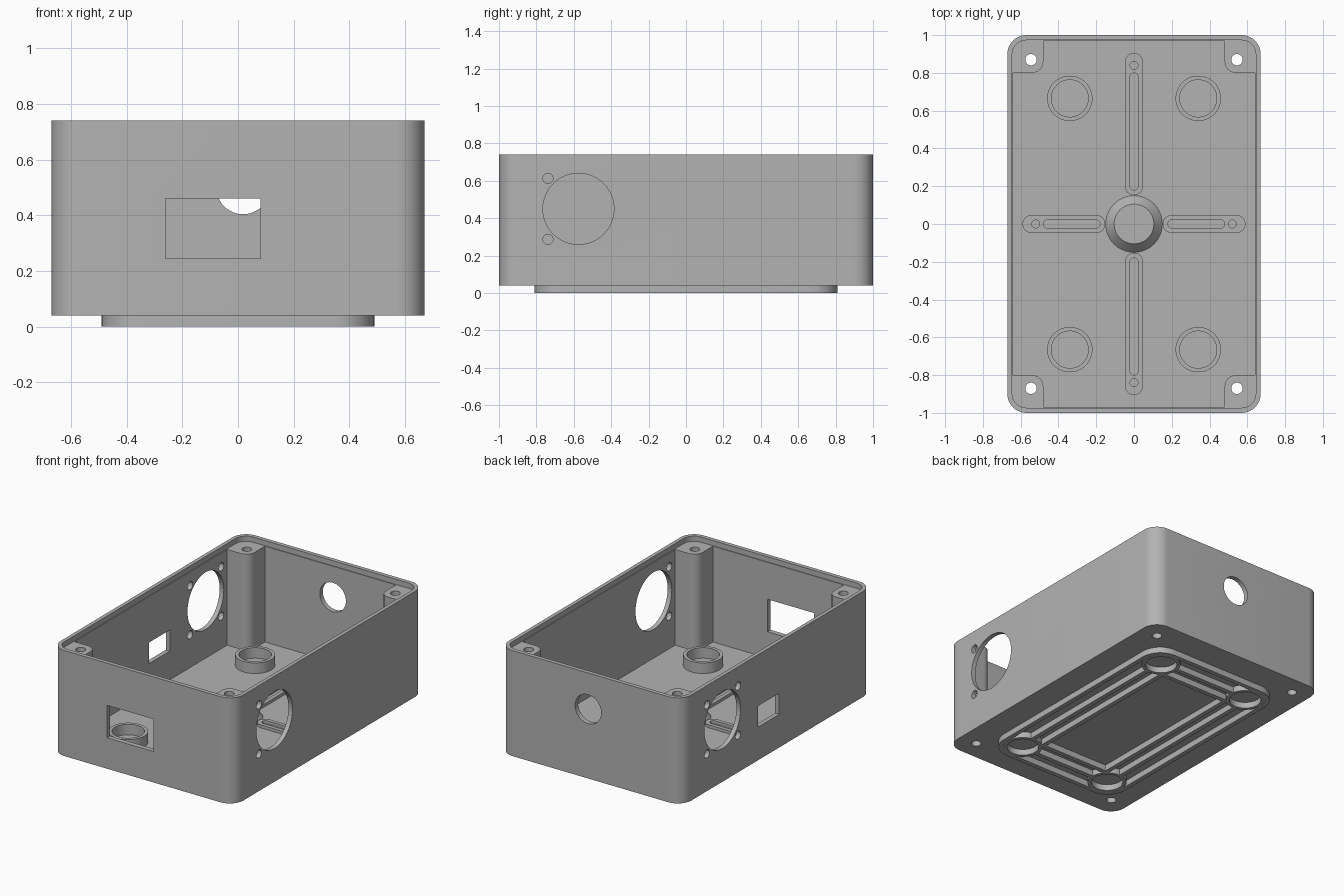
import bpy, bmesh, math
from mathutils import Matrix

if "Cube" in bpy.data.objects:
    bpy.data.objects.remove(bpy.data.objects["Cube"], do_unlink=True)

grey = bpy.data.materials.new("plain grey")
grey.use_nodes = True
GREY = (0.45, 0.45, 0.45, 1)
grey.diffuse_color = GREY
grey.node_tree.nodes["Principled BSDF"].inputs["Base Color"].default_value = GREY
SIDES = [(1, 1), (-1, 1), (-1, -1), (1, -1)]


def finish(name, bm):
    mesh = bpy.data.meshes.new(name)
    bmesh.ops.recalc_face_normals(bm, faces=bm.faces)
    bm.to_mesh(mesh)
    bm.free()
    mesh.materials.append(grey)
    ob = bpy.data.objects.new(name, mesh)
    bpy.context.collection.objects.link(ob)
    return ob


def slab(name, cx, cy, hx, hy, z0, z1, r=0.0, turn=0.0):
    """Upright prism with a rounded rectangular outline."""
    bm = bmesh.new()
    steps = 10 if r else 0
    pts = []
    for i, (sx, sy) in enumerate(SIDES):
        for k in range(steps + 1):
            a = math.pi / 2 * (i + (k / steps if steps else 0))
            pts.append((sx * (hx - r) + r * math.cos(a), sy * (hy - r) + r * math.sin(a), z0))
    bottom = bm.faces.new([bm.verts.new(p) for p in pts])
    bmesh.ops.remove_doubles(bm, verts=bm.verts, dist=1e-5)
    res = bmesh.ops.extrude_face_region(bm, geom=list(bm.faces), use_keep_orig=True)
    top = [v for v in res["geom"] if isinstance(v, bmesh.types.BMVert)]
    bmesh.ops.translate(bm, verts=top, vec=(0, 0, z1 - z0))
    bm.transform(Matrix.Translation((cx, cy, 0)) @ Matrix.Rotation(turn, 4, "Z"))
    return finish(name, bm)


def rod(name, centre, r, depth, axis="Z", r_top=None):
    """Cylinder or cone centred on a point."""
    bm = bmesh.new()
    bmesh.ops.create_cone(bm, cap_ends=True, segments=48, radius1=r,
                          radius2=r if r_top is None else r_top, depth=depth)
    turn = Matrix.Identity(4)
    if axis != "Z":
        turn = Matrix.Rotation(math.pi / 2, 4, "Y" if axis == "X" else "X")
    bm.transform(Matrix.Translation(centre) @ turn)
    return finish(name, bm)


def boolean(ob, tools, op="DIFFERENCE"):
    for tool in tools:
        mod = ob.modifiers.new("shape", "BOOLEAN")
        mod.operation, mod.solver, mod.object = op, "EXACT", tool
        bpy.context.view_layer.objects.active = ob
        bpy.ops.object.modifier_apply(modifier=mod.name)
        bpy.data.objects.remove(tool, do_unlink=True)
    return ob


FLOOR = 0.07
parts = []

# Shell: hollow tray whose cavity leaves a post in each corner
cavity = slab("cavity", 0, 0, 0.64, 0.968, FLOOR, 0.9, 0.07)
boolean(cavity, [slab("post", sx * 0.68, sy * 1.0, 0.2, 0.2, 0.0, 1.0, 0.06) for sx, sy in SIDES])
shell = slab("shell", 0, 0, 0.67, 1.0, 0.04, 0.74, 0.1)
lip = slab("lip", 0, 0, 0.645, 0.973, 0.705, 0.9, 0.075)
boolean(shell, [cavity, lip])

# Screw holes down through the corner posts
boolean(shell, [rod("screw", (sx * 0.545, sy * 0.87, 0.4), 0.03, 1.2) for sx, sy in SIDES])

# Round side openings with four screw holes each, at opposite ends
for s in (1, -1):
    x, y, z = s * 0.67, s * -0.575, 0.45
    cuts = [rod("opening", (x, y, z), 0.19, 0.2, "X")]
    cuts += [rod("screw", (x, y + a * 0.163, z + b * 0.163), 0.027, 0.2, "X") for a, b in SIDES]
    boolean(shell, cuts)

# Front window, left window and back cable hole
boolean(shell, [slab("window", -0.09, -1.0, 0.17, 0.1, 0.245, 0.46),
                slab("window", -0.67, 0.09, 0.1, 0.11, 0.26, 0.4),
                rod("cable", (0.018, 1.0, 0.5), 0.096, 0.2, "Y")])
parts.append(shell)

# Ring sockets on the floor, foot rings underneath
for sx, sy in SIDES:
    x, y = sx * 0.34, sy * 0.665
    for name, z0, z1 in (("floor_ring", FLOOR - 0.01, 0.14), ("foot_ring", 0.0, 0.05)):
        ring = rod(name, (x, y, (z0 + z1) / 2), 0.12, z1 - z0)
        parts.append(boolean(ring, [rod("bore", (x, y, (z0 + z1) / 2), 0.098, 0.3)]))

# Centre hub and four slotted arms on the floor
parts.append(rod("centre_hub", (0, 0, FLOOR + 0.025), 0.15, 0.05, r_top=0.105))
ARM_TOP = FLOOR + 0.02
for sign in (1, -1):
    for along_y, end, slot_end, hole in ((True, 0.905, 0.8, 0.84), (False, 0.59, 0.48, 0.52)):
        def bar(name, a, b, half, z0, z1):
            mid, run = sign * (a + b) / 2, (b - a) / 2
            if along_y:
                return slab(name, 0, mid, half, run, z0, z1, half * 0.99)
            return slab(name, mid, 0, run, half, z0, z1, half * 0.99)
        arm = bar("floor_arm", 0.152, end, 0.047, FLOOR - 0.01, ARM_TOP)
        spot = (0, sign * hole, ARM_TOP) if along_y else (sign * hole, 0, ARM_TOP)
        boolean(arm, [bar("slot", 0.18, slot_end, 0.021, FLOOR, 0.2),
                      rod("pin_hole", spot, 0.021, 0.04)])
        parts.append(arm)

# Nested rectangular ribs underneath, cleared inside the foot rings
for name, hx, hy, r, w in (("outer_rib", 0.49, 0.81, 0.14, 0.03),
                           ("middle_rib", 0.37, 0.69, 0.03, 0.03),
                           ("inner_rib", 0.27, 0.59, 0.03, 0.03)):
    rib = slab(name, 0, 0, hx, hy, 0.0, 0.05, r)
    cuts = [slab("inside", 0, 0, hx - w, hy - w, -0.1, 0.2, max(r - w, 0.005))]
    if name != "outer_rib":
        cuts += [rod("clear", (sx * 0.34, sy * 0.665, 0), 0.11, 0.3) for sx, sy in SIDES]
    parts.append(boolean(rib, cuts))

# Smooth the round surfaces and keep the edges sharp
bpy.ops.object.select_all(action="DESELECT")
for ob in parts:
    ob.select_set(True)
bpy.context.view_layer.objects.active = shell
bpy.ops.object.shade_smooth_by_angle(angle=math.radians(30))
